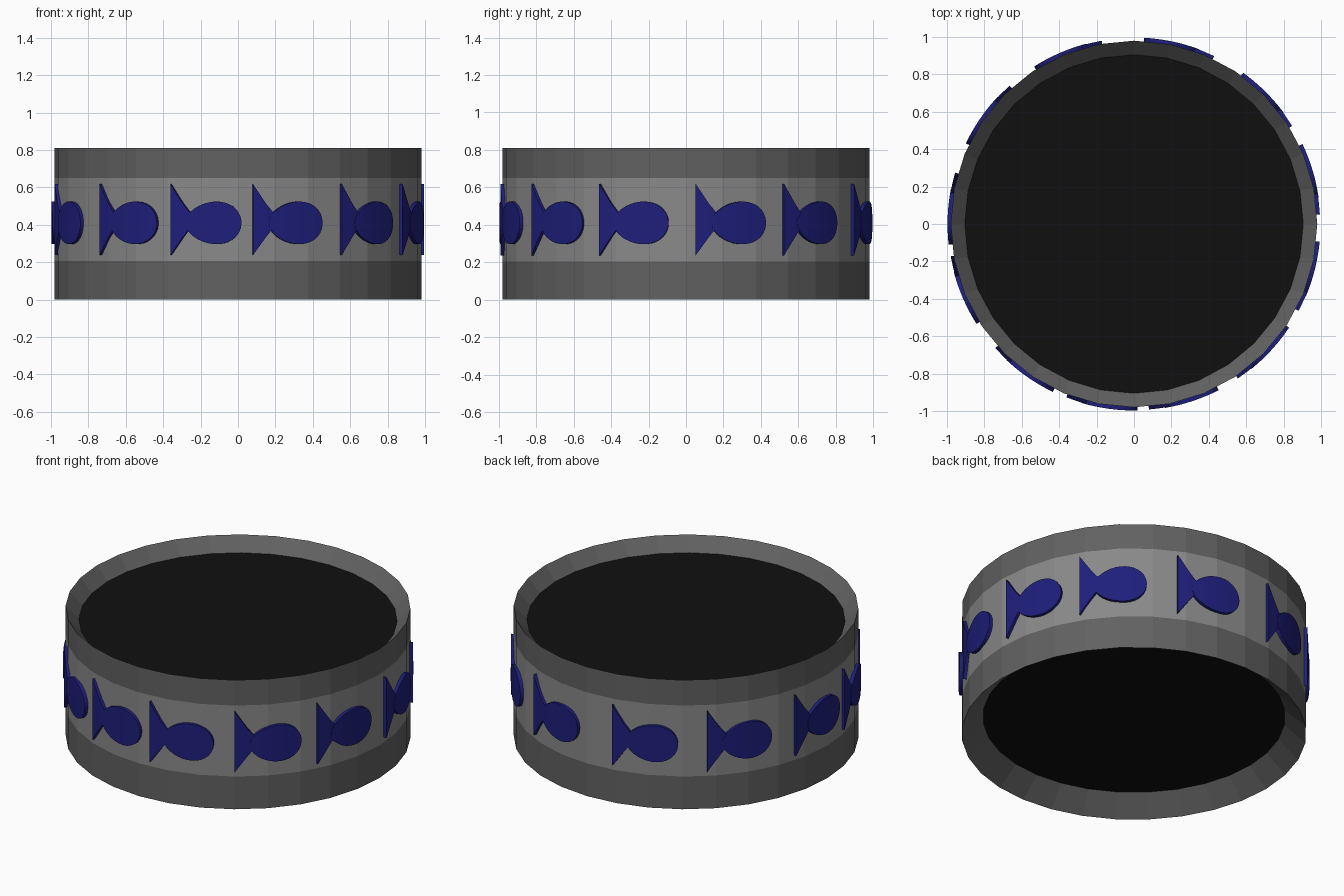
import bpy, bmesh
from math import sin, cos, pi, radians, sqrt

if "Cube" in bpy.data.objects:
    bpy.data.objects.remove(bpy.data.objects["Cube"])

SIDES = 32


def material(name, rgb):
    m = bpy.data.materials.new(name)
    m.diffuse_color = (*rgb, 1)
    m.use_nodes = True
    m.node_tree.nodes["Principled BSDF"].inputs["Base Color"].default_value = m.diffuse_color
    return m


def finish(name, bm, mat):
    bmesh.ops.remove_doubles(bm, verts=bm.verts, dist=1e-4)
    bmesh.ops.recalc_face_normals(bm, faces=bm.faces)
    me = bpy.data.meshes.new(name)
    bm.to_mesh(me)
    bm.free()
    me.materials.append(mat)
    ob = bpy.data.objects.new(name, me)
    bpy.context.collection.objects.link(ob)


def on_wall(r, a, z):
    # angle 0 is the front (-y), increasing towards +x
    return (r * sin(a), -r * cos(a), z)


dark = material("dark_grey", (0.12, 0.12, 0.12))
light = material("light_grey", (0.25, 0.25, 0.25))
black = material("black", (0.005, 0.005, 0.005))
blue = material("navy", (0.013, 0.013, 0.2))

# Shell: outer bands, sloping rims and recessed panels, as one closed surface
profile = [(0.905, 0.73), (0.98, 0.81), (0.98, 0.65),
           (0.98, 0.205), (0.98, 0.0), (0.86, 0.11)]
bm = bmesh.new()
rings = [[bm.verts.new(on_wall(r, 2 * pi * i / SIDES, z)) for i in range(SIDES)]
         for r, z in profile]
for k in range(len(rings) - 1):
    for i in range(SIDES):
        j = (i + 1) % SIDES
        f = bm.faces.new((rings[k][i], rings[k][j], rings[k + 1][j], rings[k + 1][i]))
        f.material_index = 1 if k == 2 else 0
for ring in (rings[0], rings[-1]):
    bm.faces.new(ring).material_index = 2
finish("bowl_shell", bm, dark)
for m in (light, black):
    bpy.data.objects["bowl_shell"].data.materials.append(m)


def bent_plate(bm, columns, start, r_in=0.965, r_out=0.997):
    # columns: (distance along wall, low z, high z), wrapped around the wall
    loops = []
    for s, lo, hi in columns:
        a = start + s / 0.985
        loops.append([bm.verts.new(on_wall(r, a, z)) for r, z in
                      ((r_in, lo), (r_out, lo), (r_out, hi), (r_in, hi))])
    for p, q in zip(loops, loops[1:]):
        for i in range(4):
            j = (i + 1) % 4
            bm.faces.new((p[i], p[j], q[j], q[i]))
    bm.faces.new(loops[0])
    bm.faces.new(loops[-1])


# Fish outline: egg-shaped body, blunt at the head, plus a triangular tail
body = []
for i in range(17):
    t = -cos(pi * (0.02 + 0.96 * i / 16))
    h = 0.113 * sqrt(1 - t * t) * (1 + 0.12 * t)
    body.append((0.235 + 0.15 * t, 0.41 - h, 0.41 + h))
tail = [(0.0, 0.237, 0.618), (0.07, 0.334, 0.513), (0.14, 0.424, 0.428)]

# Twelve fish around the middle band
starts = [338.7, 4.6, 33.9, 62.2, 93, 121.8, 154.5, 190, 222, 254, 280, 311.8]
for n, deg in enumerate(starts):
    for part, cols in (("body", body), ("tail", tail)):
        bm = bmesh.new()
        bent_plate(bm, cols, radians(deg), r_out=0.997 if part == "body" else 0.995)
        finish(f"fish_{part}_{n + 1}", bm, blue)
